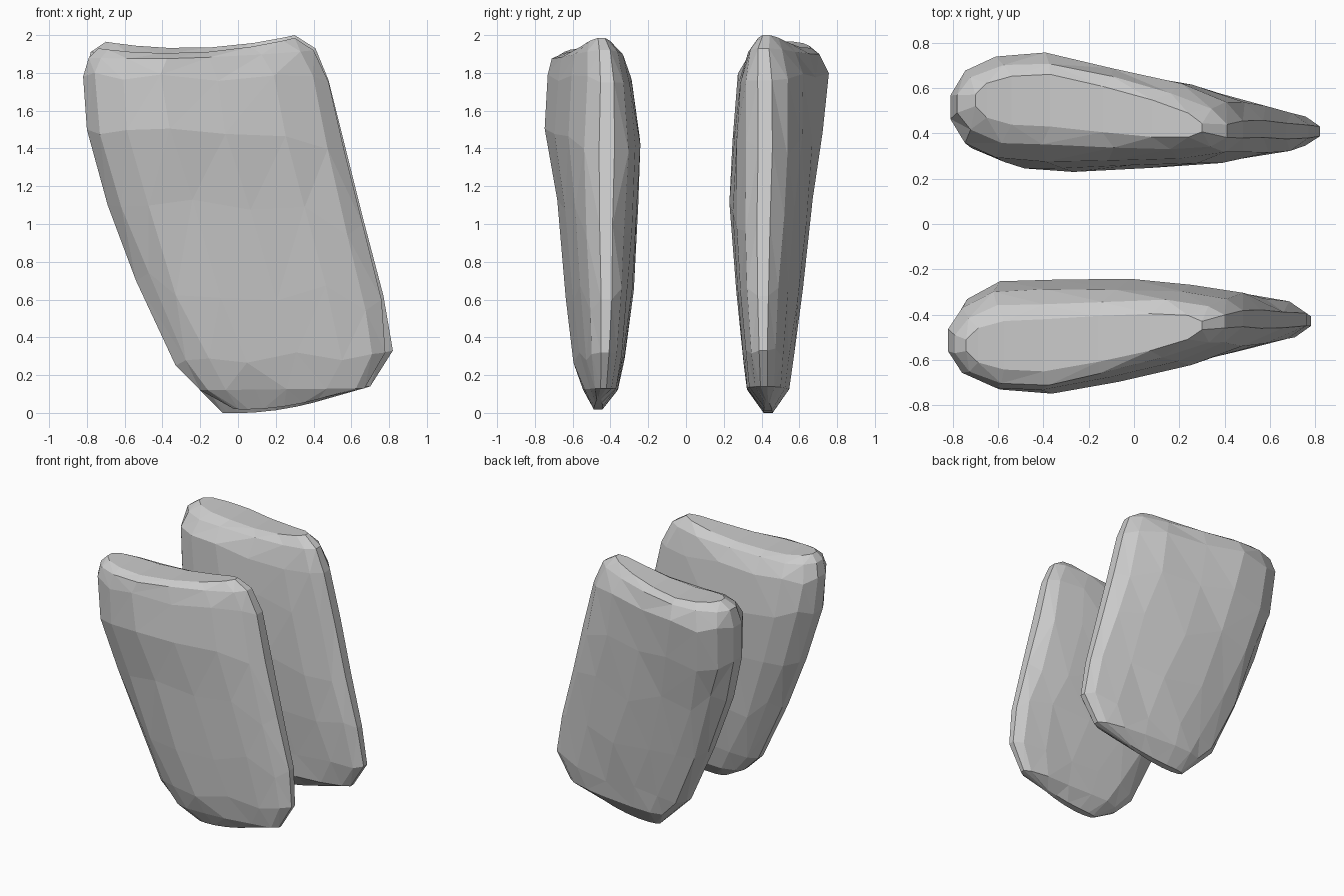
import bpy, bmesh, random

if "Cube" in bpy.data.objects:
    bpy.data.objects.remove(bpy.data.objects["Cube"])

# Slab plan shape: fraction along x, fraction of half thickness (thick left, thin right)
PLAN = [(0, .22), (.05, .66), (.16, .93), (.33, 1), (.56, .88), (.78, .71), (.94, .46), (1, .16)]

# Each ring: z left, z right, x left, x right, outer |y|, inner |y|, inward lean of right end
FRONT = [
    (.02, .08, -.02, .45, .49, .44, 0),
    (.12, .13, -.20, .67, .55, .36, 0),
    (.25, .32, -.33, .78, .59, .32, 0),
    (.70, .60, -.54, .76, .63, .28, 0),
    (1.10, 1.00, -.69, .66, .68, .25, 0),
    (1.50, 1.40, -.80, .56, .75, .24, .04),
    (1.78, 1.75, -.82, .48, .735, .29, .08),
    (1.88, 1.92, -.79, .40, .71, .35, .10),
    (1.93, 1.985, -.74, .30, .65, .42, .10),
]
BACK = [
    (.00, .06, -.08, .42, .46, .41, 0),
    (.12, .14, -.20, .70, .55, .32, 0),
    (.25, .33, -.33, .82, .57, .30, 0),
    (.70, .62, -.53, .77, .62, .265, 0),
    (1.15, 1.00, -.70, .67, .67, .235, 0),
    (1.50, 1.40, -.79, .57, .72, .25, .03),
    (1.78, 1.76, -.81, .48, .75, .28, .08),
    (1.91, 1.93, -.78, .41, .71, .35, .13),
    (1.965, 2.00, -.70, .30, .66, .43, .15),
]


def stone_slab(name, rings, side, seed):
    rng = random.Random(seed)
    bm = bmesh.new()
    n = len(PLAN)
    last = len(rings) - 1
    loops = []
    for k, (zl, zr, xl, xr, yo, yi, lean) in enumerate(rings):
        loop = []
        dip = {last: .05, last - 1: .02, 0: .02}.get(k, 0)
        # outer face left to right, then inner face right to left
        for s, pts in ((1, PLAN), (-1, PLAN[::-1])):
            for u, h in pts:
                drift = .06 * max(0, u - .35) * (yo - yi) / .4 + lean * max(0, u - .35)
                y = (yo + yi) / 2 - drift + s * h * (yo - yi) / 2
                z = zl + (zr - zl) * u - dip * 4 * u * (1 - u)
                x = xl + (xr - xl) * u
                # chiselled irregularity, kept off the silhouette
                if 0 < k < last and 0 < u < 1:
                    x += rng.uniform(-.03, .03) * min(1, 4 * u * (1 - u))
                    y += rng.uniform(-.007, .007)
                    if 1 < k < 7:
                        z += rng.uniform(-.07, .07) * (1 if 2 < k < 6 else .5)
                loop.append(bm.verts.new((x, side * y, z)))
        loops.append(loop)
    # side walls
    m = 2 * n
    for a, b in zip(loops, loops[1:]):
        for i in range(m):
            j = (i + 1) % m
            bm.faces.new((a[i], a[j], b[j], b[i]))
    # top and bottom caps, stripped across the thickness
    for loop in (loops[0], loops[-1]):
        for i in range(n - 1):
            bm.faces.new((loop[i], loop[i + 1], loop[m - 2 - i], loop[m - 1 - i]))
    bmesh.ops.triangulate(bm, faces=bm.faces[:], quad_method='SHORT_EDGE')
    bmesh.ops.recalc_face_normals(bm, faces=bm.faces[:])
    mesh = bpy.data.meshes.new(name)
    bm.to_mesh(mesh)
    bm.free()
    obj = bpy.data.objects.new(name, mesh)
    bpy.context.collection.objects.link(obj)
    return obj


# Two leaning stones facing each other
stone_slab("front_stone", FRONT, -1, 3)
stone_slab("back_stone", BACK, 1, 8)
